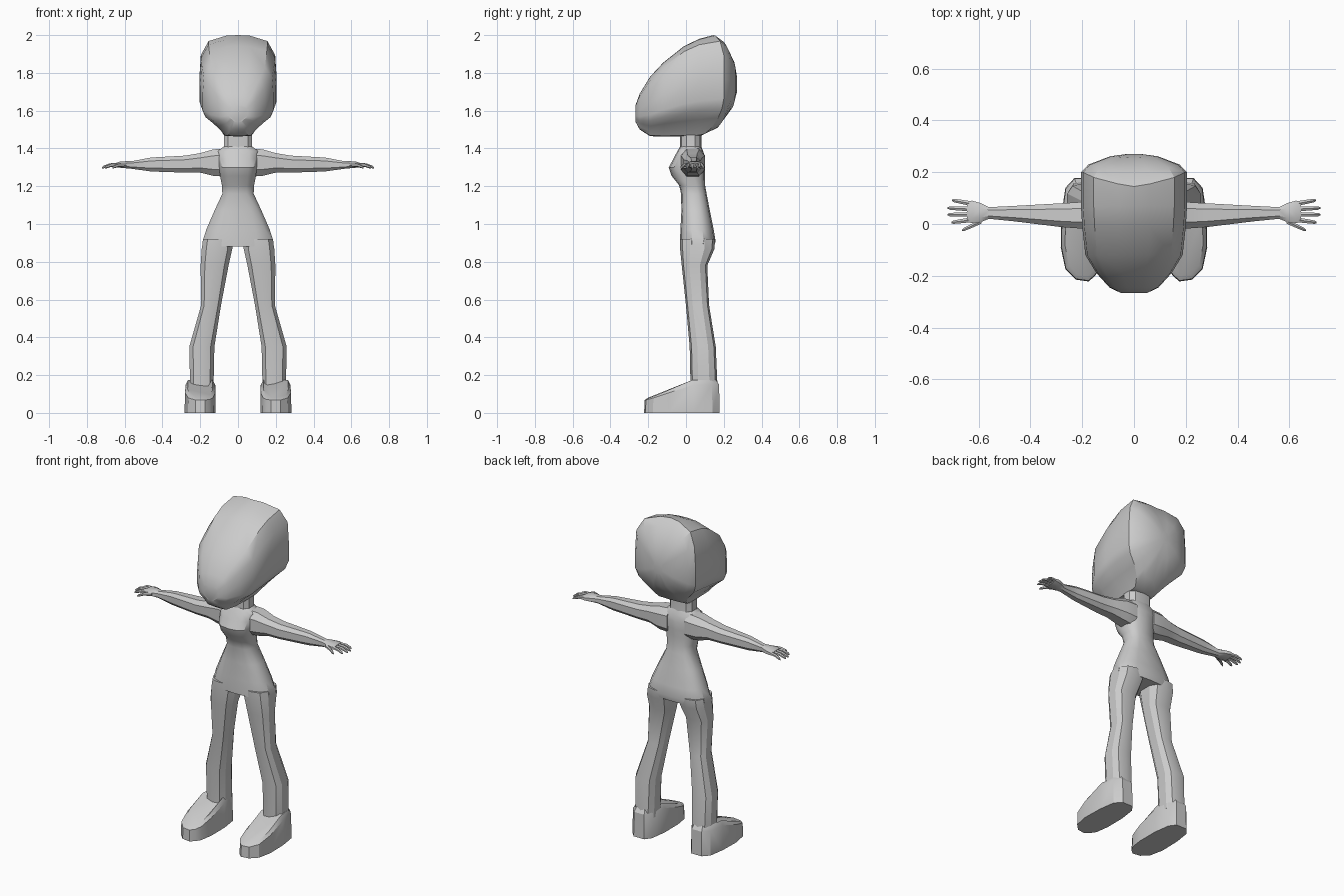
import bpy, math

if "Cube" in bpy.data.objects:
    bpy.data.objects.remove(bpy.data.objects["Cube"])

grey = bpy.data.materials.new("plain_grey")
grey.diffuse_color = (0.6, 0.6, 0.6, 1)
grey.use_nodes = True
grey.node_tree.nodes["Principled BSDF"].inputs["Base Color"].default_value = grey.diffuse_color


def loft(name, rings, mirror=False, angle=30):
    """Skin a list of equal-length point rings and cap both ends."""
    n = len(rings[0])
    verts = [p for r in rings for p in r]
    faces = []
    for k in range(len(rings) - 1):
        for i in range(n):
            j = (i + 1) % n
            faces.append((k * n + i, k * n + j, (k + 1) * n + j, (k + 1) * n + i))
    faces.append(tuple(range(n - 1, -1, -1)))
    faces.append(tuple(range((len(rings) - 1) * n, len(rings) * n)))
    me = bpy.data.meshes.new(name)
    me.from_pydata(verts, [], faces)
    me.materials.append(grey)
    ob = bpy.data.objects.new(name, me)
    bpy.context.collection.objects.link(ob)
    bpy.ops.object.select_all(action='DESELECT')
    ob.select_set(True)
    bpy.context.view_layer.objects.active = ob
    # consistent outward normals
    bpy.ops.object.mode_set(mode='EDIT')
    bpy.ops.mesh.select_all(action='SELECT')
    bpy.ops.mesh.normals_make_consistent(inside=False)
    bpy.ops.object.mode_set(mode='OBJECT')
    bpy.ops.object.shade_smooth_by_angle(angle=math.radians(angle))
    if mirror:
        ob.modifiers.new("mirror", 'MIRROR')
    return ob


def oval(a0, a1, b0, b1, n, power=0.75):
    """Rounded-box outline between a0..a1 and b0..b1."""
    pts = []
    for i in range(n):
        t = 2 * math.pi * (i + 0.5) / n
        c, s = math.cos(t), math.sin(t)
        k = math.cos(math.pi / n) ** power
        u = math.copysign(abs(c) ** power, c) / k
        v = math.copysign(abs(s) ** power, s) / k
        pts.append(((a0 + a1) / 2 + u * (a1 - a0) / 2, (b0 + b1) / 2 + v * (b1 - b0) / 2))
    return pts


def upright(z, x0, x1, y0, y1, n, power=0.75):
    return [(x, y, z) for x, y in oval(x0, x1, y0, y1, n, power)]


# Head: cross-sections from face to back rim, then a bulging back cap
# half outline: (width fraction, height fraction, depth of back rim)
half = [(0, 0, .09), (.36, .01, .10), (.48, .08, .14), (.68, .17, .17), (.91, .26, .19),
        (1, .36, .20), (1, .56, .20), (.96, .80, .20), (.76, .94, .18), (.3, .995, .155), (0, 1, .145)]
outline = half + [(-w, h, r) for w, h, r in half[-2:0:-1]]
stations = [(-.267, .05, 1.54, 1.63), (-.245, .095, 1.50, 1.69), (-.19, .145, 1.465, 1.78),
            (-.12, .188, 1.463, 1.855), (-.01, .2, 1.463, 1.942), (.07, .205, 1.465, 1.98)]
head = []
for y, hw, z0, z1 in stations:
    soft = max(0, min(1, (y + .27) / .2))  # rounder chin toward the face
    head.append([(w * hw, y, z0 + h * (z1 - z0)) for w, h, r in outline])
for s, f in ((1, 0), (.86, .42), (.45, .88), (.15, 1)):
    head.append([(w * .205 * s, r + f * (.27 - r), 1.74 + s * (1.472 + h * .528 - 1.74))
                 for w, h, r in outline])
loft("head", head)

# Neck
loft("neck", [upright(z, -w, w, a, b, 10) for z, w, a, b in
              ((1.36, .085, -.03, .085), (1.41, .075, -.03, .08), (1.50, .075, -.03, .08))])

# Torso from shoulders through waist to hips
torso = [(1.41, .075, -.03, .08), (1.385, .11, -.045, .09), (1.345, .11, -.065, .10),
         (1.30, .10, -.09, .10), (1.255, .095, -.075, .10), (1.205, .085, -.035, .10),
         (1.16, .083, -.025, .108), (1.07, .125, -.023, .125), (.97, .168, -.028, .145),
         (.91, .187, -.03, .155), (.88, .190, -.03, .148)]
loft("torso", [upright(z, -w, w, a, b, 14) for z, w, a, b in torso], angle=35)

# Legs
legs = [(.92, .03, .184, -.028, .15), (.87, .03, .192, -.028, .148), (.78, .05, .198, -.02, .11),
        (.57, .09, .195, .002, .12), (.35, .125, .258, .022, .155), (.12, .13, .253, .027, .165)]
loft("leg", [upright(z, a, b, c, d, 10) for z, a, b, c, d in legs], mirror=True)

# Shoes: foot outline extruded to a sloping top
foot = [(.15, -.2), (.175, -.222), (.225, -.215), (.265, -.175), (.283, -.09), (.28, .04),
        (.265, .14), (.23, .178), (.16, .178), (.132, .14), (.118, .04), (.118, -.09), (.13, -.17)]


def slope(y):
    return min(.175, .08 + max(0, y + .21) * .38)


def shrink(p, s):
    return .2 + (p[0] - .2) * s, (p[1] + .01) * (s + 1) / 2 - .01


shoe = [[(x, y, 0) for x, y in foot]]
shoe.append([(*shrink(p, .97), slope(p[1]) * .85) for p in foot])
shoe.append([(*shrink(p, .80), slope(p[1])) for p in foot])
loft("shoe", shoe, mirror=True)

# Arms running outward, flaring into the palm
arms = [(.06, -.03, .10, 1.25, 1.40), (.13, -.025, .10, 1.255, 1.395), (.20, -.018, .085, 1.272, 1.375),
        (.28, -.012, .08, 1.272, 1.362), (.46, .01, .07, 1.278, 1.352), (.56, .02, .065, 1.292, 1.333),
        (.59, .008, .08, 1.295, 1.333), (.625, .003, .09, 1.298, 1.33), (.645, .008, .088, 1.302, 1.324)]
loft("arm", [[(x, y, z) for y, z in oval(a, b, c, d, 8)] for x, a, b, c, d in arms], mirror=True)

# Fingers and thumb: thin bent tapers from base to tip
fingers = [("little_finger", (.63, .079), (.703, .092)), ("ring_finger", (.63, .058), (.72, .062)),
           ("middle_finger", (.63, .037), (.72, .036)), ("index_finger", (.63, .016), (.705, .006)),
           ("thumb", (.59, .01), (.665, -.025))]
for name, (x0, y0), (x1, y1) in fingers:
    rings = []
    for t, r, z in ((0, .009, 1.314), (.55, .008, 1.312), (.9, .0065, 1.302), (1, .003, 1.298)):
        cx, cy = x0 + (x1 - x0) * t, y0 + (y1 - y0) * t
        rings.append([(cx, y, zz) for y, zz in oval(cy - r, cy + r, z - r, z + r, 6, 1)])
    loft(name, rings, mirror=True)
